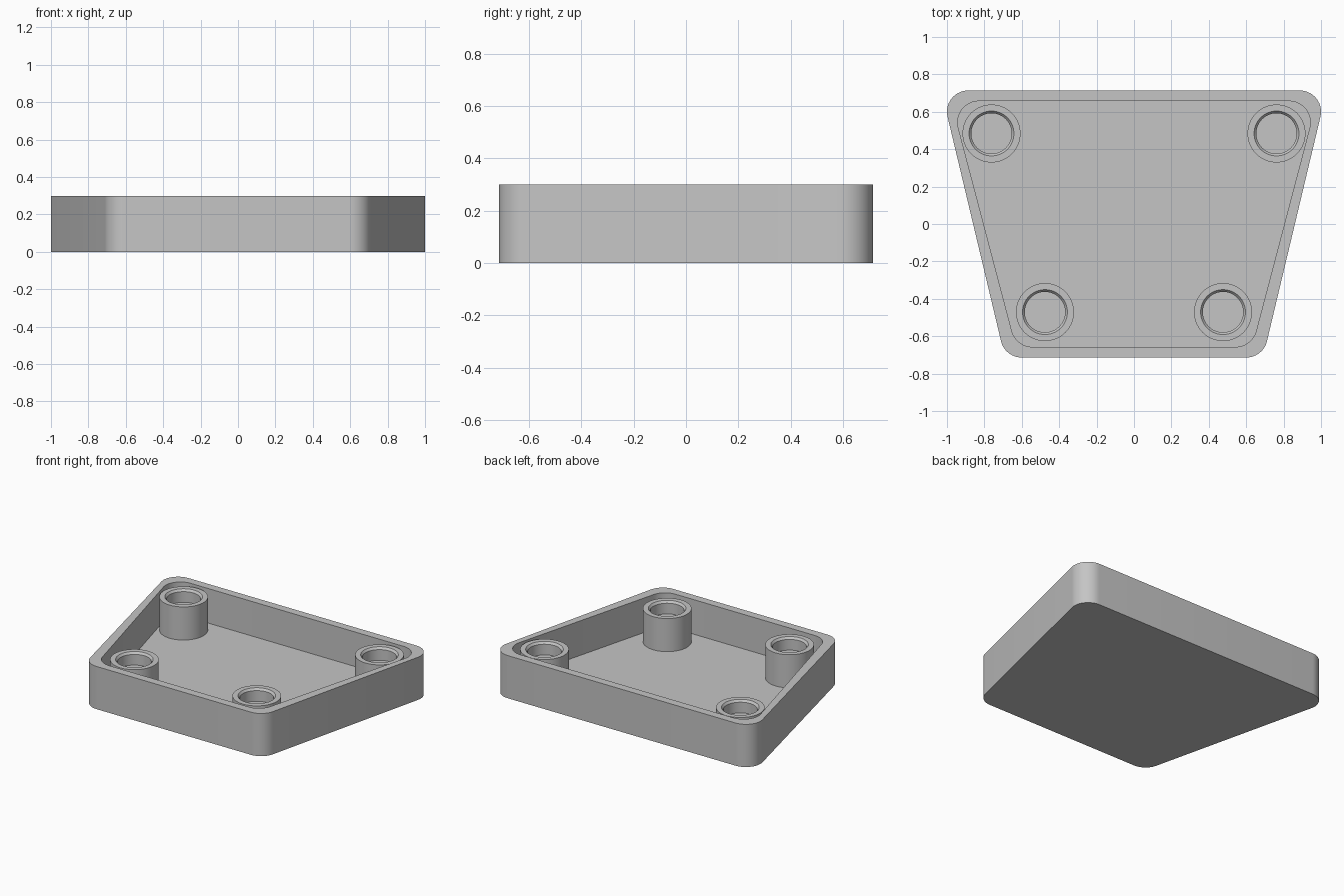
import bpy
import bmesh
from math import atan2, cos, sin, pi

default = bpy.data.objects.get("Cube")
if default:
    bpy.data.objects.remove(default, do_unlink=True)

HEIGHT = 0.3
WALL = 0.057
CORNER = 0.114

grey = bpy.data.materials.new("plain grey")
grey.use_nodes = True
COLOUR = (0.56, 0.56, 0.56, 1)
grey.diffuse_color = COLOUR
grey.node_tree.nodes["Principled BSDF"].inputs["Base Color"].default_value = COLOUR


def finish(bm, name):
    """Turn a bmesh into a grey object with smooth curves and sharp edges."""
    bmesh.ops.recalc_face_normals(bm, faces=bm.faces)
    mesh = bpy.data.meshes.new(name)
    bm.to_mesh(mesh)
    bm.free()
    mesh.materials.append(grey)
    obj = bpy.data.objects.new(name, mesh)
    bpy.context.collection.objects.link(obj)
    bpy.ops.object.select_all(action="DESELECT")
    obj.select_set(True)
    bpy.context.view_layer.objects.active = obj
    bpy.ops.object.shade_smooth_by_angle(angle=pi / 6)
    return obj


def outline(inset, steps=14):
    """Rounded trapezoid, wide at the back, narrow at the front."""
    front, back, depth = 0.6 - inset, 0.886 - inset, 0.6 - inset
    side = atan2(front - back, 2 * depth)
    right = []
    for cx, cy, a, b in ((front, -depth, -pi / 2, side), (back, depth, side, pi / 2)):
        for i in range(steps + 1):
            t = a + (b - a) * i / steps
            right.append((cx + CORNER * cos(t), cy + CORNER * sin(t)))
    return right + [(-x, y) for x, y in reversed(right)]


def skin(bm, rings):
    """Join successive closed rings with quads and cap both ends."""
    n = len(rings[0])
    for low, high in zip(rings, rings[1:]):
        for i in range(n):
            j = (i + 1) % n
            bm.faces.new((low[i], low[j], high[j], high[i]))
    bm.faces.new(rings[0])
    bm.faces.new(rings[-1])


# Tray: outer wall, rim, inner wall and floor in one closed shell
bm = bmesh.new()
levels = ((0, 0), (0, HEIGHT), (WALL, HEIGHT), (WALL, WALL))
skin(bm, [[bm.verts.new((x, y, z)) for x, y in outline(inset)] for inset, z in levels])
finish(bm, "tray")

# Corner posts with a shallow round socket in the top
TOP = 0.29
POST = ((0.155, 0.05), (0.155, TOP), (0.12, TOP), (0.108, TOP - 0.015), (0.108, TOP - 0.09))
SIDES = 64


def socket_post(name, x, y):
    bm = bmesh.new()
    rings = []
    for r, z in POST:
        angles = [2 * pi * i / SIDES for i in range(SIDES)]
        rings.append([bm.verts.new((r * cos(t), r * sin(t), z)) for t in angles])
    skin(bm, rings)
    finish(bm, name).location = (x, y, 0)


for side, sign in (("left", 1), ("right", -1)):
    socket_post("back_post_" + side, sign * 0.762, 0.484)
    socket_post("front_post_" + side, sign * 0.476, -0.471)
